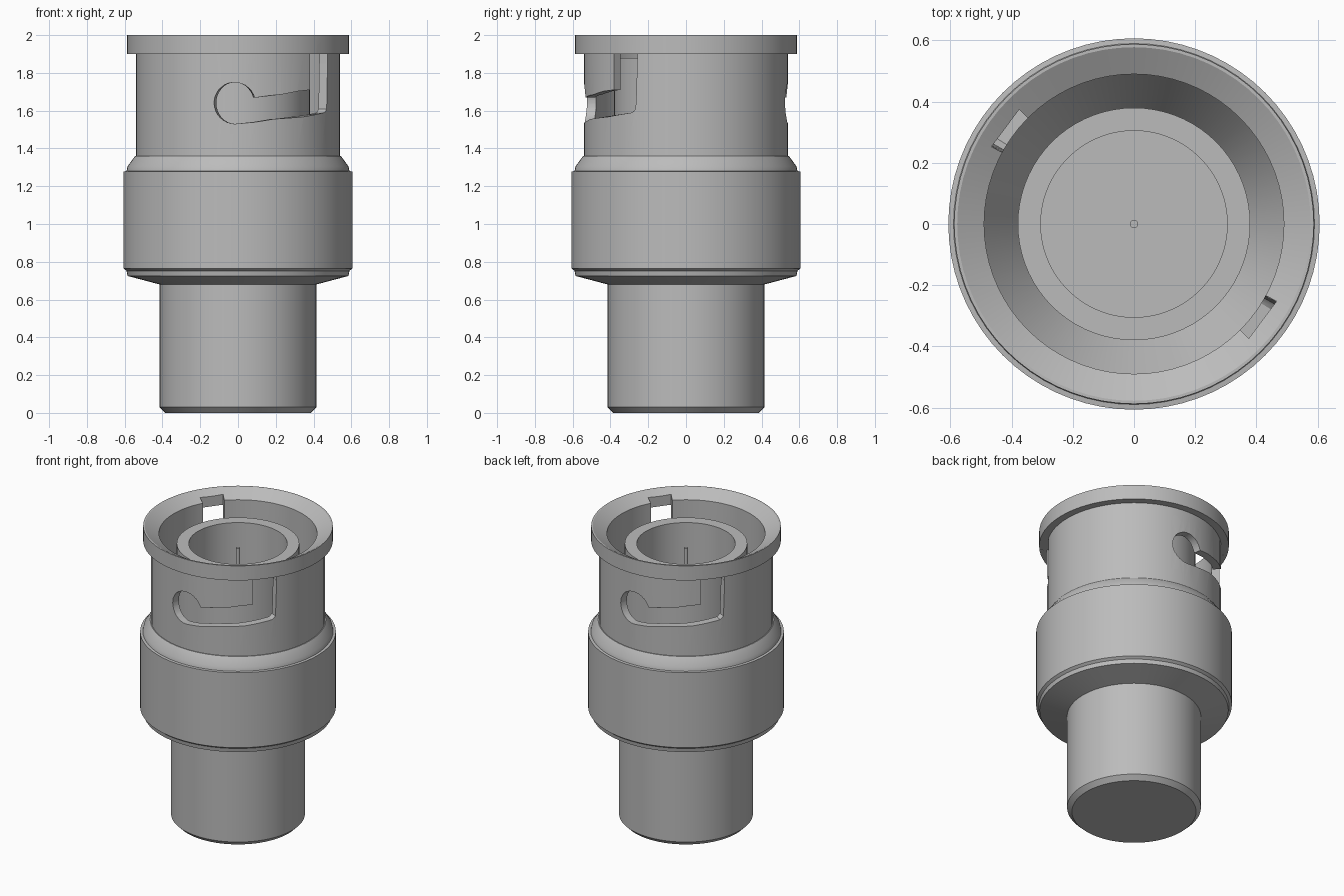
import bpy, bmesh
from math import sin, cos, asin, radians, pi

cube = bpy.data.objects.get("Cube")
if cube:
    bpy.data.objects.remove(cube, do_unlink=True)

metal = bpy.data.materials.new("plain grey metal")
metal.use_nodes = True
grey = (0.5, 0.5, 0.5, 1)
metal.diffuse_color = grey
metal.node_tree.nodes["Principled BSDF"].inputs["Base Color"].default_value = grey


def add_object(name, bm):
    bmesh.ops.recalc_face_normals(bm, faces=bm.faces)
    mesh = bpy.data.meshes.new(name)
    bm.to_mesh(mesh)
    bm.free()
    mesh.materials.append(metal)
    obj = bpy.data.objects.new(name, mesh)
    bpy.context.collection.objects.link(obj)
    return obj


def revolve(name, profile, steps=72):
    """Spin (radius, height) points, which start and end on the axis."""
    bm = bmesh.new()
    verts = [bm.verts.new((r, 0, z)) for r, z in profile]
    edges = [bm.edges.new(pair) for pair in zip(verts, verts[1:])]
    bmesh.ops.spin(bm, geom=verts + edges, cent=(0, 0, 0), axis=(0, 0, 1),
                   angle=2 * pi, steps=steps)
    bmesh.ops.remove_doubles(bm, verts=bm.verts, dist=1e-4)
    return add_object(name, bm)


def wrapped_cutter(name, outline, inner, outer, turn):
    """Radial prism from an (angle from the front, height) outline."""
    bm = bmesh.new()
    loops = [[bm.verts.new((r * sin(a + turn), -r * cos(a + turn), z))
              for a, z in outline] for r in (inner, outer)]
    caps = [bm.faces.new(loop) for loop in loops]
    n = len(outline)
    for i in range(n):
        j = (i + 1) % n
        bm.faces.new((loops[0][i], loops[0][j], loops[1][j], loops[1][i]))
    bmesh.ops.triangulate(bm, faces=caps)
    obj = add_object(name, bm)
    obj.hide_render = True
    return obj


def smooth(obj):
    bpy.ops.object.select_all(action="DESELECT")
    obj.select_set(True)
    bpy.context.view_layer.objects.active = obj
    bpy.ops.object.shade_smooth_by_angle(angle=radians(25))


# Outer shell: stem, grip collar, neck, rim and hollow mouth
shell = revolve("outer_shell", [
    (0, 0), (0.385, 0), (0.415, 0.03), (0.415, 0.68), (0.585, 0.725),
    (0.59, 0.752), (0.607, 0.765), (0.607, 1.278), (0.59, 1.28),
    (0.585, 1.305), (0.545, 1.36), (0.54, 1.36), (0.54, 1.9), (0.588, 1.9),
    (0.588, 2), (0.578, 2), (0.49, 1.95), (0.49, 1.48), (0.375, 1.3), (0, 1.3)])

# Bayonet slots: round seat, sloping track and upright entry
seat_x, seat_z, seat_r, neck_r = -0.017, 1.64, 0.11, 0.54
left, right = radians(45), radians(61.5)
hook = [(asin((seat_x + seat_r * cos(t)) / neck_r), seat_z + seat_r * sin(t))
        for t in [radians(15 + i * 265 / 24) for i in range(25)]]
hook += [(radians(20), 1.555), (right - 0.06, 1.59), (right - 0.02, 1.61),
         (right, 1.901), (left, 1.901), (left, 1.71), (radians(25), 1.685)]
entry = [(left, 1.85), (right, 1.85), (right, 2.1), (left, 2.1)]
for turn in (0, pi):
    for outline, outer in ((hook, 0.85), (entry, 0.53)):
        cutter = wrapped_cutter("slot_cutter", outline, 0.42, outer, turn)
        cut = shell.modifiers.new("slot", "BOOLEAN")
        cut.operation = "DIFFERENCE"
        cut.solver = "EXACT"
        cut.object = cutter
        bpy.context.view_layer.objects.active = shell
        bpy.ops.object.modifier_apply(modifier=cut.name)
        bpy.data.objects.remove(cutter, do_unlink=True)
smooth(shell)

# Inner contact sleeve with a cup floor
smooth(revolve("inner_sleeve", [
    (0, 1.29), (0.38, 1.29), (0.38, 1.88), (0.305, 1.88), (0.305, 1.36), (0, 1.36)]))

# Centre pin
smooth(revolve("centre_pin", [(0, 1.35), (0.014, 1.35), (0.014, 1.85), (0, 1.85)], 16))
